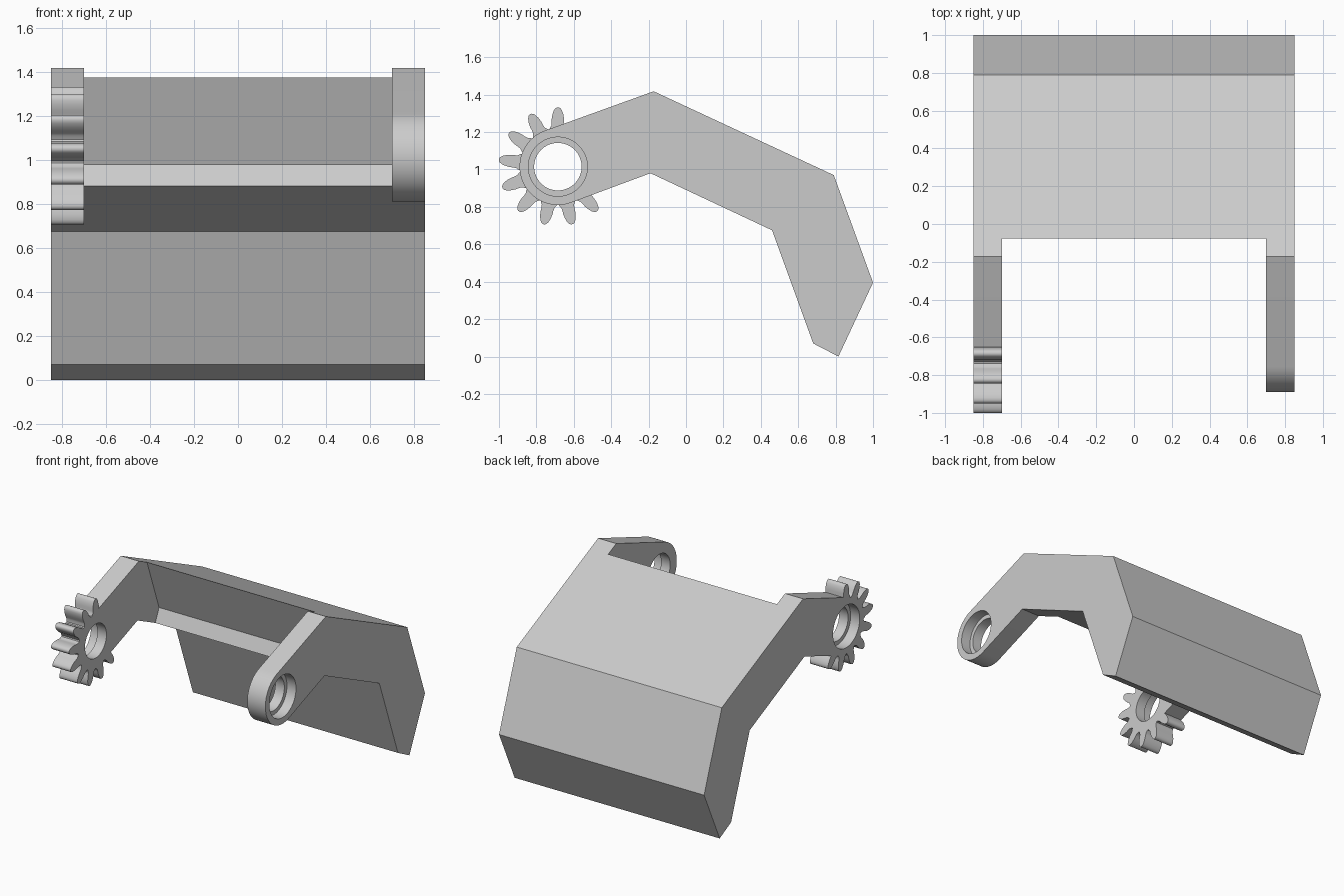
import bpy, bmesh, math

cube = bpy.data.objects.get("Cube")
if cube:
    bpy.data.objects.remove(cube, do_unlink=True)

HUB_Y, HUB_Z, HUB_R = -0.685, 1.015, 0.205
HALF, INNER = 0.85, 0.70          # outer and inner faces of the arms
TILT = math.radians(20)           # slope of the arms

grey = bpy.data.materials.new("Plain grey")
grey.use_nodes = True
grey.diffuse_color = (0.6, 0.6, 0.6, 1)
grey.node_tree.nodes["Principled BSDF"].inputs["Base Color"].default_value = (0.6, 0.6, 0.6, 1)


def polar(radius, angle):
    return HUB_Y + radius * math.cos(angle), HUB_Z + radius * math.sin(angle)


def circle(radius, count=64):
    return [polar(radius, math.tau * i / count) for i in range(count)]


def prisms(name, outlines, x0, x1):
    """Extrude closed (y, z) outlines along x into one object."""
    bm = bmesh.new()
    for outline in outlines:
        face = bm.faces.new([bm.verts.new((x0, y, z)) for y, z in outline])
        top = bmesh.ops.extrude_face_region(bm, geom=[face])["geom"]
        bmesh.ops.translate(bm, vec=(x1 - x0, 0, 0),
                            verts=[v for v in top if isinstance(v, bmesh.types.BMVert)])
    bmesh.ops.recalc_face_normals(bm, faces=bm.faces)
    mesh = bpy.data.meshes.new(name)
    bm.to_mesh(mesh)
    bm.free()
    mesh.materials.append(grey)
    obj = bpy.data.objects.new(name, mesh)
    bpy.context.collection.objects.link(obj)
    return obj


def activate(obj):
    bpy.ops.object.select_all(action='DESELECT')
    obj.select_set(True)
    bpy.context.view_layer.objects.active = obj


def cut(obj, cutter):
    cutter.hide_render = True
    mod = obj.modifiers.new("Cut", 'BOOLEAN')
    mod.operation, mod.solver, mod.object = 'DIFFERENCE', 'EXACT', cutter
    activate(obj)
    bpy.ops.object.modifier_apply(modifier=mod.name)
    bpy.data.objects.remove(cutter, do_unlink=True)


# Bent cover with two arms ending in round hubs
hub_arc = [polar(HUB_R, TILT + math.pi / 2 + math.pi * i / 32) for i in range(33)]
profile = [(-0.19, 0.98), (0.46, 0.675), (0.68, 0.07), (0.815, 0),
           (1.0, 0.395), (0.79, 0.97), (-0.173, 1.418)]
cover = prisms("hinged_cover", [profile + hub_arc], -HALF, HALF)

# Open space between the arms
notch = [(-1.5, 1.6), (-0.16, 1.6), (0.065, 0.98), (-0.07, 0.68), (-1.5, 0.68)]
cut(cover, prisms("arm_gap_cutter", [notch], -INNER, INNER))

# Stepped pivot holes, wider on the outside
cut(cover, prisms("bore_cutter", [circle(0.127)], -1, 1))
for side in (-1, 1):
    cut(cover, prisms("counterbore_cutter", [circle(0.158)], side * 0.775, side * 1))

# Gear teeth around one hub: (radius, half width) flank, mirrored
flank = [(0.19, 0.048), (0.208, 0.042), (0.218, 0.035), (0.235, 0.033), (0.255, 0.033),
         (0.28, 0.029), (0.3, 0.022), (0.312, 0.014), (0.317, 0.005)]
contour = flank + [(r, -w) for r, w in reversed(flank)]
teeth = []
for i in range(9):
    a = math.pi / 2 + i * math.tau / 13
    teeth.append([(HUB_Y + r * math.cos(a) - w * math.sin(a),
                   HUB_Z + r * math.sin(a) + w * math.cos(a)) for r, w in contour])
gear = prisms("gear_teeth", teeth, -HALF, -INNER)

for obj in (cover, gear):
    activate(obj)
    bpy.ops.object.shade_smooth_by_angle(angle=math.radians(30))
